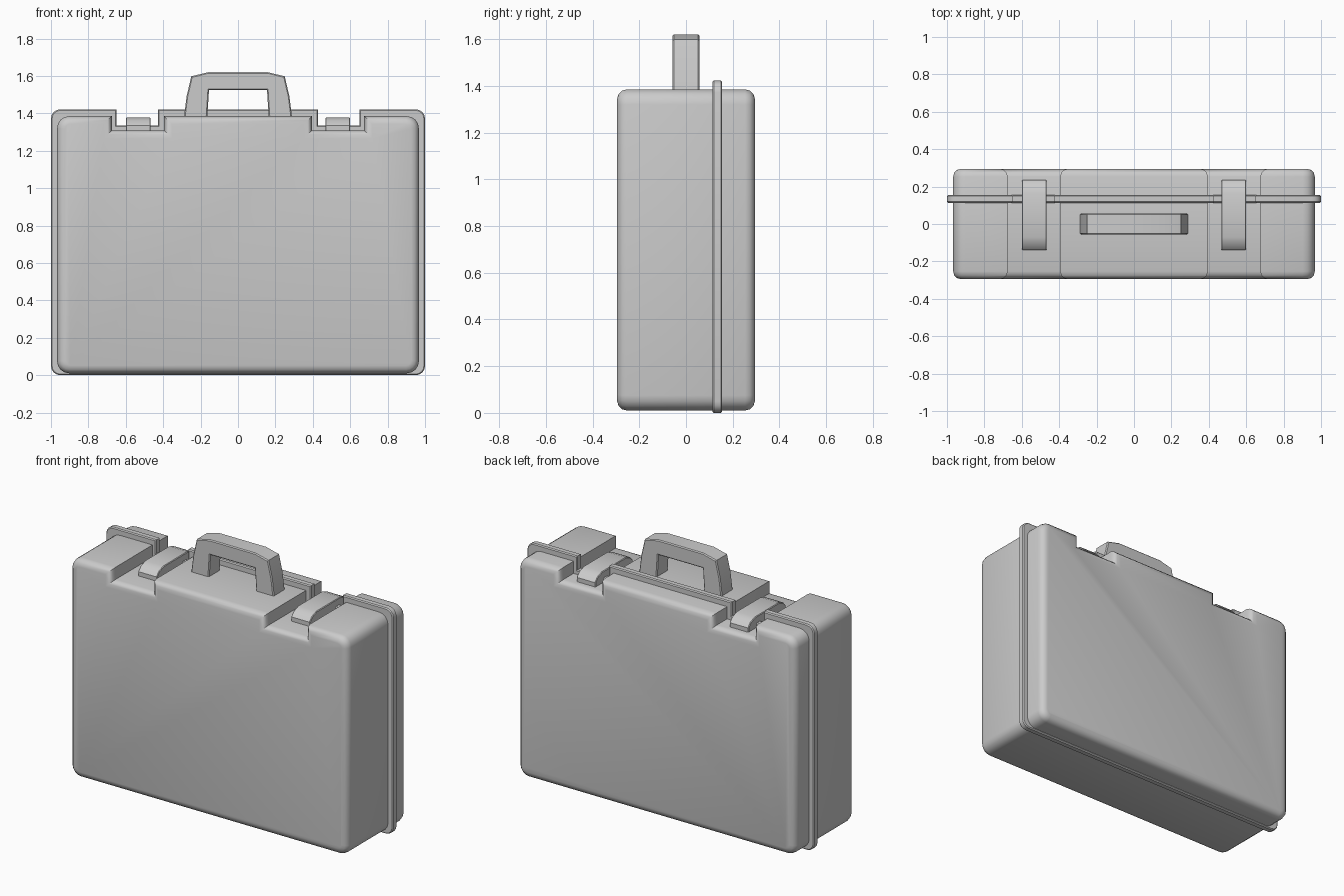
import bpy, bmesh
from math import radians, sin, cos, pi

if "Cube" in bpy.data.objects:
    bpy.data.objects.remove(bpy.data.objects["Cube"])


def prism(name, pts, lo, hi, axis='Y', bevel=0.0, segs=3, smooth=35):
    """Extrude a closed profile along Y (pts are x,z) or X (pts are y,z); soften both end rims."""
    bm = bmesh.new()

    def ring(d):
        return [bm.verts.new((u, d, v) if axis == 'Y' else (d, u, v)) for u, v in pts]

    a, b = ring(lo), ring(hi)
    caps = [bm.faces.new(a), bm.faces.new(b)]
    n = len(pts)
    for i in range(n):
        j = (i + 1) % n
        bm.faces.new((a[i], a[j], b[j], b[i]))
    bmesh.ops.recalc_face_normals(bm, faces=bm.faces)
    if bevel:
        edges = list({e for f in caps for e in f.edges})
        bmesh.ops.bevel(bm, geom=edges, offset=bevel, segments=segs, profile=0.5,
                        affect='EDGES', clamp_overlap=False)
    me = bpy.data.meshes.new(name)
    bm.to_mesh(me)
    bm.free()
    ob = bpy.data.objects.new(name, me)
    bpy.context.collection.objects.link(ob)
    bpy.ops.object.select_all(action='DESELECT')
    ob.select_set(True)
    bpy.context.view_layer.objects.active = ob
    bpy.ops.object.shade_smooth_by_angle(angle=radians(smooth))
    return ob


def case_outline(w, bottom, top, notch_in, notch_out, floor, r, segs=4):
    """Rounded rectangle with two latch notches in its top edge."""
    half = []
    for cz, start in ((bottom + r, -pi / 2), (top - r, 0)):
        for k in range(segs + 1):
            t = start + pi / 2 * k / segs
            half.append((w - r + r * cos(t), cz + r * sin(t)))
    half += [(notch_out, top), (notch_out, floor), (notch_in, floor), (notch_in, top)]
    return half + [(-x, z) for x, z in reversed(half)]


# Deep front shell and shallow back lid, meeting inside the rim
outline = case_outline(0.967, 0.01, 1.385, 0.395, 0.675, 1.308, 0.065)
prism("case_body", outline, -0.295, 0.295, bevel=0.042)

# Projecting seam rim that follows the same outline
rim = case_outline(1.0, 0.0, 1.422, 0.428, 0.65, 1.335, 0.05)
prism("seam_rim", rim, 0.113, 0.155, bevel=0.006, segs=1)

# Latches bridging the rim in each notch
latch = [(-0.14, 1.30), (-0.14, 1.335), (-0.115, 1.362), (-0.07, 1.378),
         (0.165, 1.378), (0.21, 1.362), (0.235, 1.335), (0.235, 1.30)]
for side, x in (("left", -0.533), ("right", 0.533)):
    prism(side + "_latch", latch, x - 0.066, x + 0.066, axis='X', bevel=0.004, segs=1)

# Carrying handle: tapered legs joined by a faceted grip
half = [(0.155, 1.525), (0.165, 1.37), (0.29, 1.37), (0.275, 1.49), (0.25, 1.598), (0.16, 1.62)]
handle = half + [(-x, z) for x, z in reversed(half)]
prism("handle", handle, -0.057, 0.057, bevel=0.006, segs=1)
